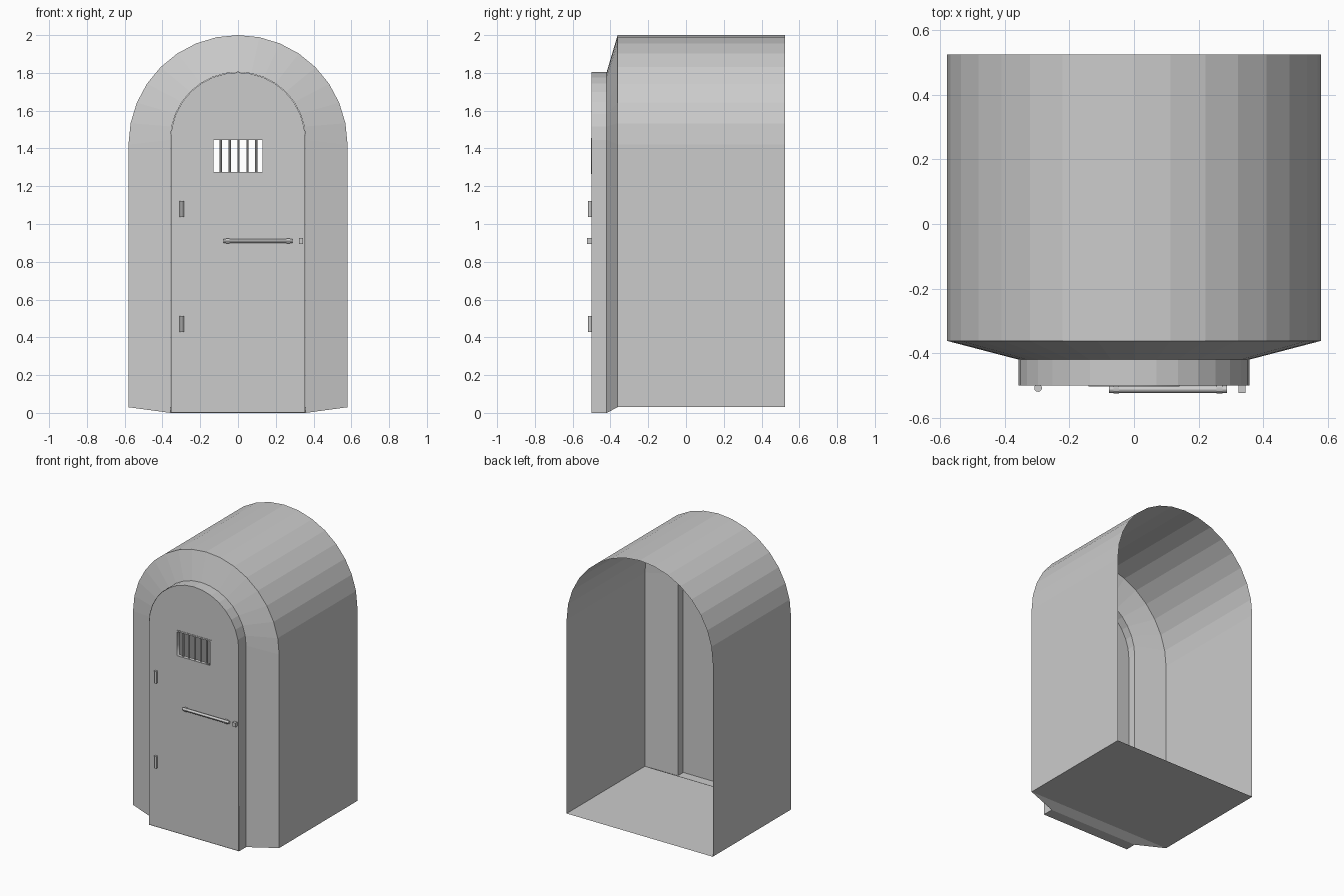
import bpy, bmesh, math

if "Cube" in bpy.data.objects:
    bpy.data.objects.remove(bpy.data.objects["Cube"])


def arch(half, spring, base, n=16):
    """Closed arch outline in (x, z): flat base, straight sides, round top."""
    pts = [(-half, base)]
    for i in range(n + 1):
        a = math.pi - math.pi * i / n
        pts.append((half * math.cos(a), spring + half * math.sin(a)))
    pts.append((half, base))
    return pts


def box(name, x0, x1, y0, y1, z0, z1):
    bpy.ops.mesh.primitive_cube_add(
        size=1, location=((x0 + x1) / 2, (y0 + y1) / 2, (z0 + z1) / 2))
    ob = bpy.context.object
    ob.name = name
    ob.scale = (x1 - x0, y1 - y0, z1 - z0)
    return ob


def rod(name, loc, radius, length, rot=(0, 0, 0), sides=12):
    bpy.ops.mesh.primitive_cylinder_add(
        vertices=sides, radius=radius, depth=length, location=loc, rotation=rot)
    ob = bpy.context.object
    ob.name = name
    bpy.ops.object.shade_smooth_by_angle()
    return ob


# Alcove shell: arch rings lofted from open back, over the splay, to the collar
rings = [(0.525, 0.58, 1.42, 0.03), (-0.362, 0.58, 1.42, 0.03),
         (-0.42, 0.358, 1.446, 0.0), (-0.5, 0.358, 1.446, 0.0)]
bm = bmesh.new()
loops = [[bm.verts.new((x, y, z)) for x, z in arch(h, s, b)]
         for y, h, s, b in rings]
for a, b in zip(loops, loops[1:]):
    for i in range(len(a)):
        j = (i + 1) % len(a)
        bm.faces.new((a[i], a[j], b[j], b[i]))
bmesh.ops.recalc_face_normals(bm, faces=bm.faces)
mesh = bpy.data.meshes.new("alcove_shell")
bm.to_mesh(mesh)
bm.free()
bpy.context.collection.objects.link(bpy.data.objects.new("alcove_shell", mesh))


# Flat plates with a hole, filled from outlines and extruded along y
def plate(name, outlines, y0, y1):
    cu = bpy.data.curves.new(name, 'CURVE')
    cu.dimensions = '2D'
    cu.fill_mode = 'BOTH'
    cu.extrude = (y1 - y0) / 2
    for pts in outlines:
        sp = cu.splines.new('POLY')
        sp.points.add(len(pts) - 1)
        for p, (x, z) in zip(sp.points, pts):
            p.co = (x, z, 0, 1)
        sp.use_cyclic_u = True
    tmp = bpy.data.objects.new(name + "_outline", cu)
    bpy.context.collection.objects.link(tmp)
    bpy.context.view_layer.update()
    me = bpy.data.meshes.new_from_object(tmp)
    bpy.data.objects.remove(tmp)
    ob = bpy.data.objects.new(name, me)
    ob.rotation_euler = (math.pi / 2, 0, 0)
    ob.location.y = (y0 + y1) / 2
    bpy.context.collection.objects.link(ob)
    return ob


def rect(x, z0, z1):
    return [(-x, z0), (x, z0), (x, z1), (-x, z1)]


# Door and window frame
plate("door", [arch(0.356, 1.446, 0.002), rect(0.135, 1.27, 1.45)], -0.5, -0.477)
plate("window_frame", [rect(0.141, 1.264, 1.456), rect(0.131, 1.274, 1.446)],
      -0.503, -0.477)

# Window bars
for i in range(5):
    rod(f"window_bar_{i + 1}", ((i - 2) * 0.047 + 0.003, -0.489, 1.36),
        0.006, 0.18, sides=8)

# Hinges
for i, z in enumerate((0.47, 1.08)):
    rod(f"hinge_{i + 1}", (-0.297, -0.508, z), 0.012, 0.085)

# Sliding bolt, its two brackets and the keeper
across = (0, math.pi / 2, 0)
rod("bolt", (0.105, -0.512, 0.91), 0.011, 0.366, across)
for i, x in enumerate((-0.055, 0.265)):
    rod(f"bolt_bracket_{i + 1}", (x, -0.51, 0.91), 0.0145, 0.018, across)
box("bolt_keeper", 0.323, 0.345, -0.523, -0.495, 0.895, 0.925)
